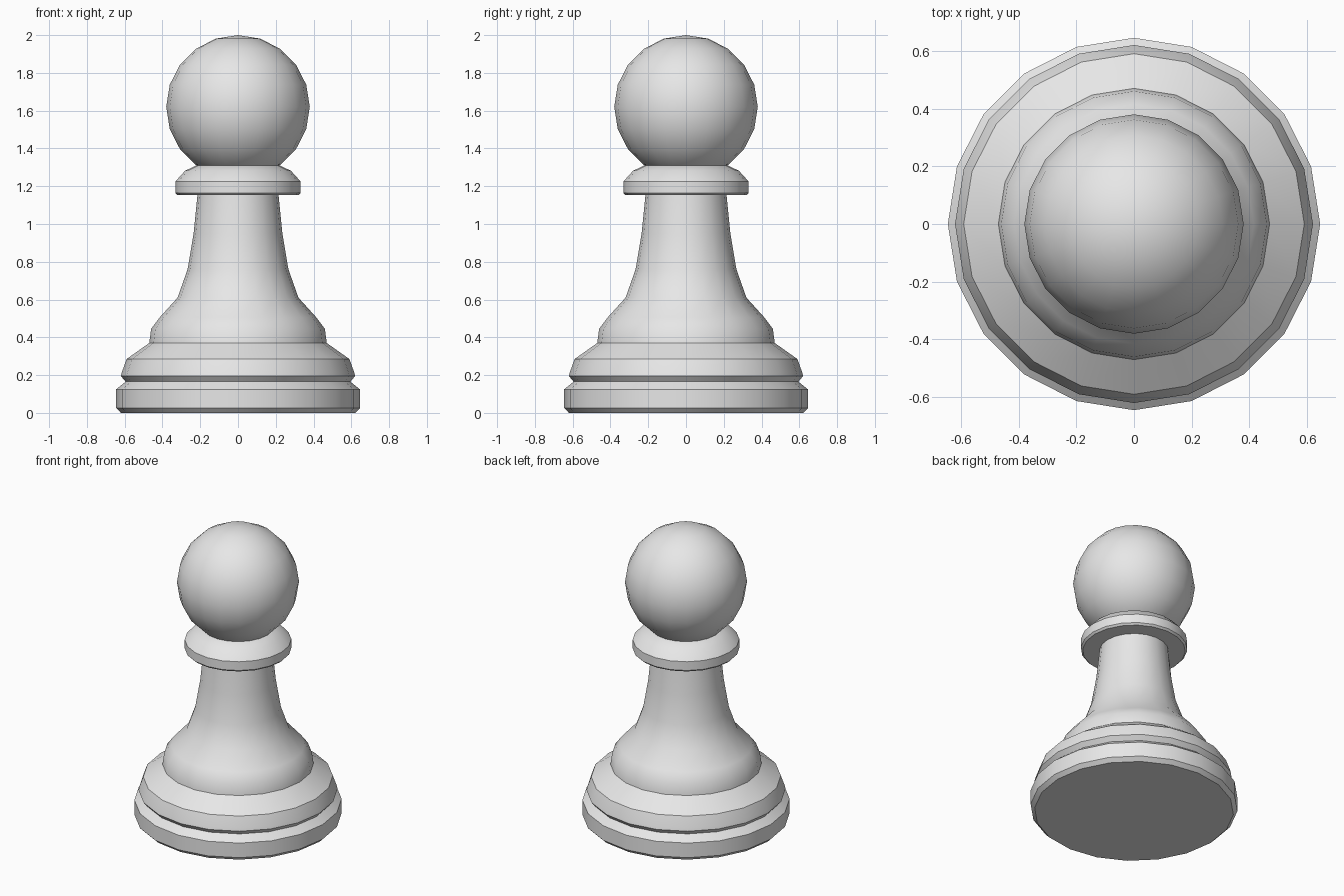
import bpy, bmesh, math
from mathutils import Matrix, Vector

SIDES = 20

cube = bpy.data.objects.get("Cube")
if cube:
    bpy.data.objects.remove(cube, do_unlink=True)

grey = bpy.data.materials.new("light grey")
grey.use_nodes = True
colour = (0.8, 0.8, 0.8, 1)
grey.diffuse_color = colour
grey.node_tree.nodes["Principled BSDF"].inputs["Base Color"].default_value = colour


def finish(name, bm):
    """Turn a bmesh into a smooth, sharp-edged grey object."""
    bmesh.ops.recalc_face_normals(bm, faces=bm.faces[:])
    mesh = bpy.data.meshes.new(name)
    bm.to_mesh(mesh)
    bm.free()
    mesh.materials.append(grey)
    obj = bpy.data.objects.new(name, mesh)
    bpy.context.collection.objects.link(obj)
    bpy.ops.object.select_all(action="DESELECT")
    obj.select_set(True)
    bpy.context.view_layer.objects.active = obj
    bpy.ops.object.shade_smooth_by_angle(angle=math.radians(30))
    return obj


def lathe(name, profile):
    """Spin a (radius, height) profile around z and cap both ends."""
    bm = bmesh.new()
    rings = []
    for r, z in profile:
        rings.append([bm.verts.new(Matrix.Rotation(math.tau * i / SIDES, 3, "Z") @ Vector((r, 0, z)))
                      for i in range(SIDES)])
    for low, high in zip(rings, rings[1:]):
        for i in range(SIDES):
            j = (i + 1) % SIDES
            bm.faces.new((low[i], low[j], high[j], high[i]))
    bm.faces.new(rings[0])
    bm.faces.new(rings[-1])
    return finish(name, bm)


# Foot disc with bevelled rims
lathe("base_plinth", [(0.62, 0), (0.645, 0.025), (0.645, 0.125), (0.595, 0.165)])

# Rounded ring above the groove
lathe("base_ring", [(0.595, 0.165), (0.62, 0.195), (0.615, 0.215), (0.59, 0.285), (0.47, 0.37)])

# Flared stem
lathe("stem", [(0.47, 0.37), (0.46, 0.445), (0.415, 0.505), (0.32, 0.61),
               (0.267, 0.76), (0.235, 0.95), (0.214, 1.16)])

# Collar under the head
lathe("collar", [(0.32, 1.153), (0.332, 1.165), (0.332, 1.225), (0.28, 1.282), (0.2, 1.32)])

# Ball head
bm = bmesh.new()
bmesh.ops.create_uvsphere(bm, u_segments=SIDES, v_segments=10, radius=0.38,
                          matrix=Matrix.Translation((0, 0, 1.62)))
finish("ball_head", bm)
